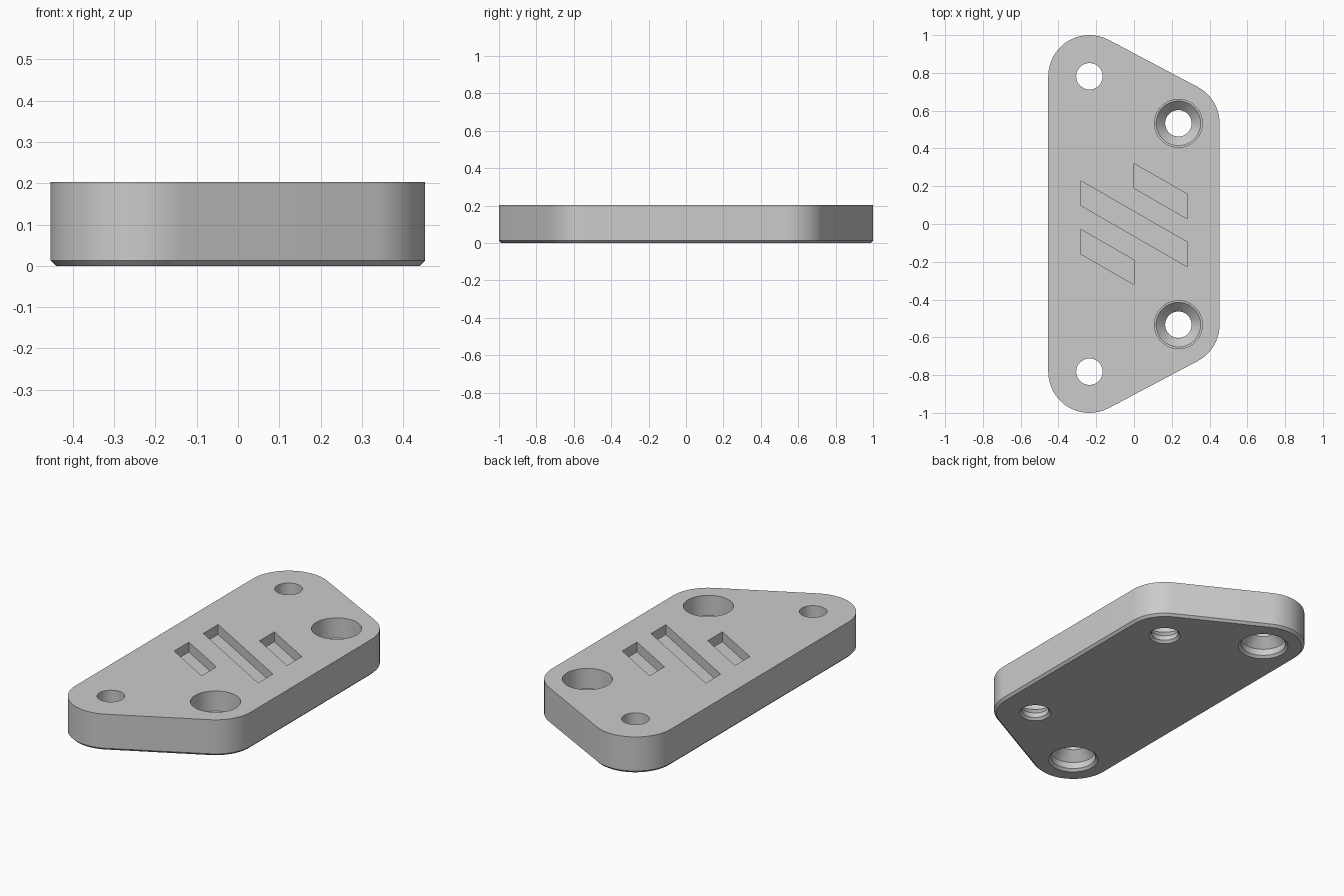
import bpy, bmesh, math

cube = bpy.data.objects.get("Cube")
if cube:
    bpy.data.objects.remove(cube, do_unlink=True)

HEIGHT, BEVEL, CORNER = 0.203, 0.013, 0.218
LEFT_X, LEFT_Y = -0.236, 0.782
RIGHT_X, RIGHT_Y = 0.235, 0.533
HOLE, HEAD, BORE = 0.07, 0.118, 0.127

grey = bpy.data.materials.new("plain grey")
grey.use_nodes = True
grey.diffuse_color = (0.6, 0.6, 0.6, 1)
grey.node_tree.nodes["Principled BSDF"].inputs["Base Color"].default_value = grey.diffuse_color


def loft(name, sections):
    """Closed solid from stacked (z, outline) sections, bottom first."""
    bm = bmesh.new()
    rings = [[bm.verts.new((x, y, z)) for x, y in pts] for z, pts in sections]
    for low, high in zip(rings, rings[1:]):
        n = len(low)
        for i in range(n):
            j = (i + 1) % n
            bm.faces.new((low[i], low[j], high[j], high[i]))
    bm.faces.new(rings[0][::-1])
    bm.faces.new(rings[-1])
    bmesh.ops.recalc_face_normals(bm, faces=bm.faces)
    mesh = bpy.data.meshes.new(name)
    bm.to_mesh(mesh)
    bm.free()
    mesh.materials.append(grey)
    obj = bpy.data.objects.new(name, mesh)
    bpy.context.collection.objects.link(obj)
    return obj


def arc(cx, cy, r, start, end, steps=16):
    angles = [start + (end - start) * i / steps for i in range(steps + 1)]
    return [(cx + r * math.cos(a), cy + r * math.sin(a)) for a in angles]


def outline(r):
    """Rounded trapezoid around the four hole centres."""
    slant = math.atan2(RIGHT_X - LEFT_X, LEFT_Y - RIGHT_Y)
    half = arc(RIGHT_X, RIGHT_Y, r, 0, slant) + arc(LEFT_X, LEFT_Y, r, slant, math.pi)
    return half + [(x, -y) for x, y in reversed(half)]


def lathe(name, x, y, profile):
    return loft(name, [(z, arc(x, y, r, 0, math.tau, 48)[:-1]) for z, r in profile])


# Plate with a chamfered lower edge
plate = loft("mounting_plate", [(0, outline(CORNER - BEVEL)),
                                (BEVEL, outline(CORNER)), (HEIGHT, outline(CORNER))])

# Screw holes: right pair sunk from the top, left pair from the underside
cutters = []
for side in (-1, 1):
    cutters.append(lathe("top_sunk_hole", RIGHT_X, side * RIGHT_Y, [
        (-BEVEL, HOLE + 2 * BEVEL), (BEVEL, HOLE), (0.04, HOLE), (0.09, HEAD),
        (0.091, BORE), (HEIGHT + 0.05, BORE)]))
    cutters.append(lathe("under_sunk_hole", LEFT_X, side * LEFT_Y, [
        (-BEVEL, HEAD + 2 * BEVEL), (BEVEL, HEAD), (0.05, HEAD), (0.10, HOLE),
        (HEIGHT + 0.05, HOLE)]))

# Slanted recesses in the top face: (left x, right x, upper left y)
for x0, x1, y0 in ((0, 0.283, 0.32), (-0.283, 0.283, 0.229), (-0.283, 0, -0.028)):
    y1 = y0 - (x1 - x0) * 0.575
    w = 0.13
    shape = [(x0, y0), (x0, y0 - w), (x1, y1 - w), (x1, y1)]
    cutters.append(loft("slanted_recess", [(HEIGHT - 0.055, shape), (HEIGHT + 0.05, shape)]))

# Cut everything, then bake and remove the cutters
for cutter in cutters:
    cutter.hide_render = True
    mod = plate.modifiers.new(cutter.name, 'BOOLEAN')
    mod.operation = 'DIFFERENCE'
    mod.solver = 'EXACT'
    mod.object = cutter
graph = bpy.context.evaluated_depsgraph_get()
baked = bpy.data.meshes.new_from_object(plate.evaluated_get(graph))
plate.modifiers.clear()
plate.data = baked
for cutter in cutters:
    bpy.data.objects.remove(cutter, do_unlink=True)

# Smooth curved walls, crisp edges
bpy.ops.object.select_all(action='DESELECT')
plate.select_set(True)
bpy.context.view_layer.objects.active = plate
bpy.ops.object.shade_smooth_by_angle(angle=math.radians(25))
